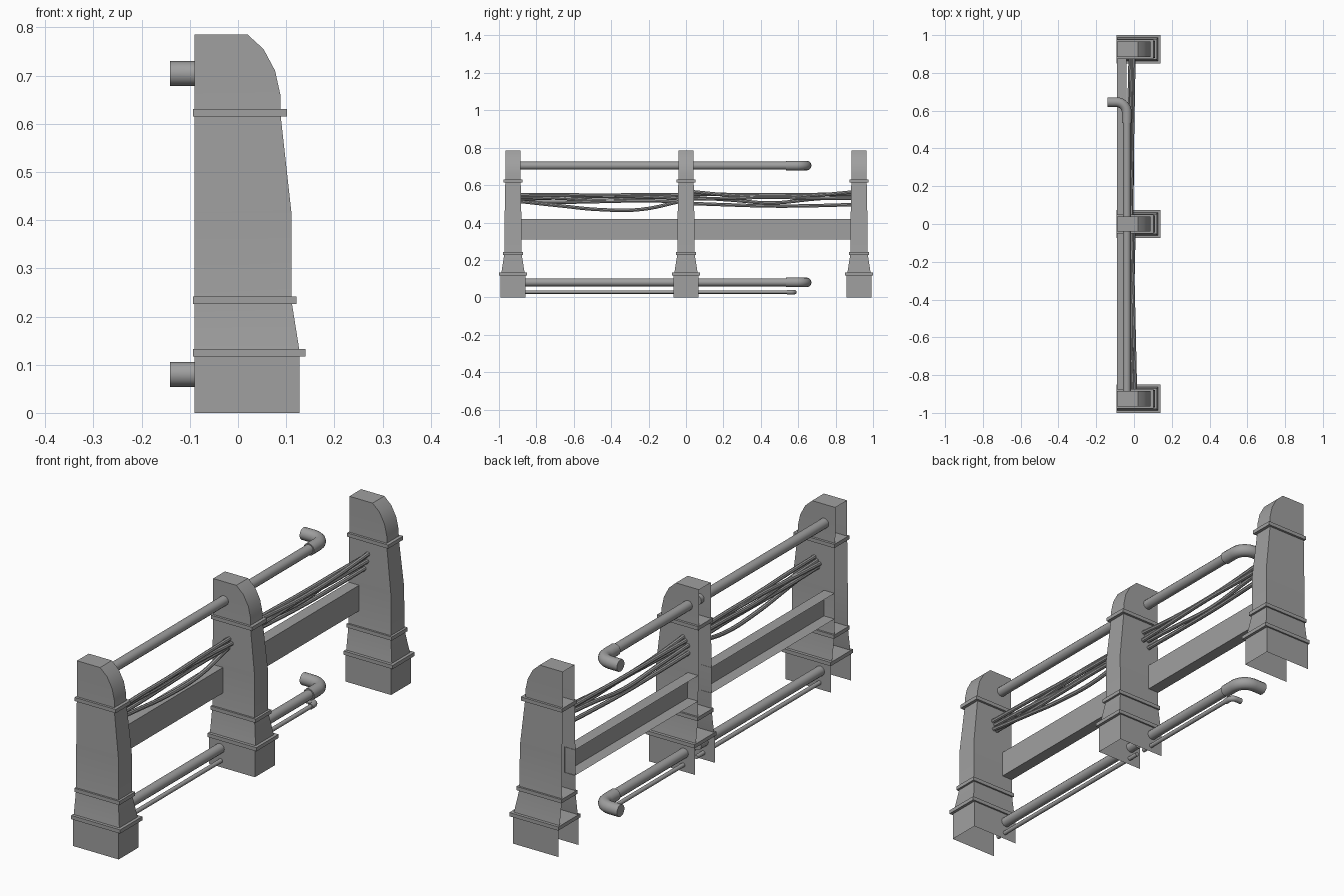
import bpy, bmesh, math

cube = bpy.data.objects.get("Cube")
if cube:
    bpy.data.objects.remove(cube, do_unlink=True)

grey = bpy.data.materials.new("plain grey")
grey.use_nodes = True
GREY = (0.35, 0.35, 0.35, 1)
grey.diffuse_color = GREY
grey.node_tree.nodes["Principled BSDF"].inputs["Base Color"].default_value = GREY

BACK = -0.09
POSTS = {"front": -0.925, "middle": 0.0, "rear": 0.925}


def smooth(ob, degrees):
    bpy.ops.object.select_all(action="DESELECT")
    ob.select_set(True)
    bpy.context.view_layer.objects.active = ob
    bpy.ops.object.shade_smooth_by_angle(angle=math.radians(degrees))


def add_mesh(name, bm, y=0.0):
    bmesh.ops.recalc_face_normals(bm, faces=bm.faces)
    mesh = bpy.data.meshes.new(name)
    bm.to_mesh(mesh)
    bm.free()
    mesh.materials.append(grey)
    ob = bpy.data.objects.new(name, mesh)
    ob.location.y = y
    bpy.context.collection.objects.link(ob)
    return ob


def open_shell(name, rows, y):
    """Loft of (height, front x, half width) rows, left open at back and bottom."""
    bm = bmesh.new()
    rings = [[bm.verts.new(p) for p in ((BACK, -h, z), (x, -h, z), (x, h, z), (BACK, h, z))]
             for z, x, h in rows]
    for a, b in zip(rings, rings[1:]):
        for i in range(3):
            bm.faces.new((a[i], a[i + 1], b[i + 1], b[i]))
    bm.faces.new(rings[-1])
    smooth(add_mesh(name, bm, y), 29)


def box(name, lo, hi, y=0.0):
    bm = bmesh.new()
    bmesh.ops.create_cube(bm, size=1)
    for v in bm.verts:
        v.co = [lo[i] if v.co[i] < 0 else hi[i] for i in range(3)]
    add_mesh(name, bm, y)


def tube(name, points, radius, kind="POLY", sides=4):
    """Round tube along a path, turned into a mesh with sharp capped ends."""
    cu = bpy.data.curves.new(name, "CURVE")
    cu.dimensions = "3D"
    cu.bevel_depth = radius
    cu.bevel_resolution = sides
    cu.resolution_u = 6
    cu.use_fill_caps = True
    sp = cu.splines.new(kind)
    if kind == "BEZIER":
        sp.bezier_points.add(len(points) - 1)
        for bp, p in zip(sp.bezier_points, points):
            bp.co = p
            bp.handle_left_type = bp.handle_right_type = "AUTO"
    else:
        sp.points.add(len(points) - 1)
        for sp_p, p in zip(sp.points, points):
            sp_p.co = (*p, 1)
    cu.materials.append(grey)
    ob = bpy.data.objects.new(name, cu)
    bpy.context.collection.objects.link(ob)
    bpy.ops.object.select_all(action="DESELECT")
    ob.select_set(True)
    bpy.context.view_layer.objects.active = ob
    bpy.ops.object.convert(target="MESH")
    smooth(bpy.context.view_layer.objects.active, 40)


# Posts: hollow shells with a rounded head and three bands
PROFILE = [(0, 0.128, 0.068), (0.125, 0.128, 0.068), (0.126, 0.128, 0.063),
           (0.233, 0.111, 0.046), (0.415, 0.111, 0.045), (0.622, 0.088, 0.041),
           (0.66, 0.088, 0.04), (0.71, 0.077, 0.04), (0.755, 0.053, 0.04),
           (0.785, 0.02, 0.04)]
BANDS = {"lower": (0.117, 0.14, 0.075), "waist": (0.226, 0.121, 0.054),
         "upper": (0.615, 0.102, 0.051)}
for place, y in POSTS.items():
    open_shell(place + "_post", PROFILE, y)
    for band, (z, x, h) in BANDS.items():
        box(f"{place}_post_{band}_band", (-0.093, -h, z), (x, h, z + 0.016), y)

# Beams: channels open at the back, running from wall to wall
for place, y0, y1 in (("front", -0.882, -0.044), ("rear", 0.044, 0.882)):
    bm = bmesh.new()
    section = [(BACK, 0.418), (-0.04, 0.418), (-0.04, 0.308), (BACK, 0.308)]
    ends = [[bm.verts.new((x, y, z)) for x, z in section] for y in (y0, y1)]
    for i in range(3):
        bm.faces.new((ends[0][i], ends[0][i + 1], ends[1][i + 1], ends[1][i]))
    add_mesh(place + "_beam", bm)


# Pipes with an elbow turning to the back
def pipe(name, x, z, radius, elbow_radius, start, bend, end_x):
    tube(name + "_front_pipe", [(x, -0.9, z), (x, -0.02, z)], radius)
    tube(name + "_rear_pipe", [(x, 0.02, z), (x, start + 0.01, z)], radius)
    arc = [(x - bend * (1 - math.cos(a)), start + bend * (1 + math.sin(a)), z)
           for a in (math.pi / 2 * i / 7 for i in range(8))]
    tube(name + "_elbow", [(x, start, z)] + arc + [(end_x, arc[-1][1], z)], elbow_radius)


pipe("top", -0.038, 0.704, 0.021, 0.026, 0.535, 0.055, -0.141)
pipe("bottom", -0.038, 0.08, 0.021, 0.026, 0.535, 0.055, -0.141)
pipe("thin", -0.034, 0.028, 0.009, 0.012, 0.54, 0.02, -0.08)

# Cables: x at both ends, then heights spread evenly along the span
SPANS = {"front": (-0.9, -0.02), "rear": (0.02, 0.9)}
CABLES = {
    "front": [(0.008, -0.012, (0.548, 0.549, 0.546, 0.549, 0.548)),
              (-0.004, -0.025, (0.535, 0.53, 0.52, 0.53, 0.54)),
              (-0.018, 0.0, (0.525, 0.532, 0.54, 0.538, 0.53)),
              (-0.01, -0.016, (0.51, 0.508, 0.512, 0.516, 0.512)),
              (0.004, -0.016, (0.514, 0.49, 0.469, 0.47, 0.515))],
    "rear": [(-0.016, 0.0, (0.566, 0.546, 0.538, 0.545, 0.564)),
             (-0.028, -0.012, (0.55, 0.55, 0.548, 0.55, 0.55)),
             (-0.04, -0.02, (0.535, 0.52, 0.505, 0.525, 0.54)),
             (-0.012, -0.004, (0.525, 0.53, 0.535, 0.53, 0.53)),
             (-0.042, -0.016, (0.502, 0.494, 0.488, 0.49, 0.496))],
}
for place, cables in CABLES.items():
    y0, y1 = SPANS[place]
    for n, (xa, xb, heights) in enumerate(cables, 1):
        path = [(xa + (xb - xa) * i / 4, y0 + (y1 - y0) * i / 4, z)
                for i, z in enumerate(heights)]
        tube(f"{place}_cable_{n}", path, 0.009, "BEZIER", 2)
